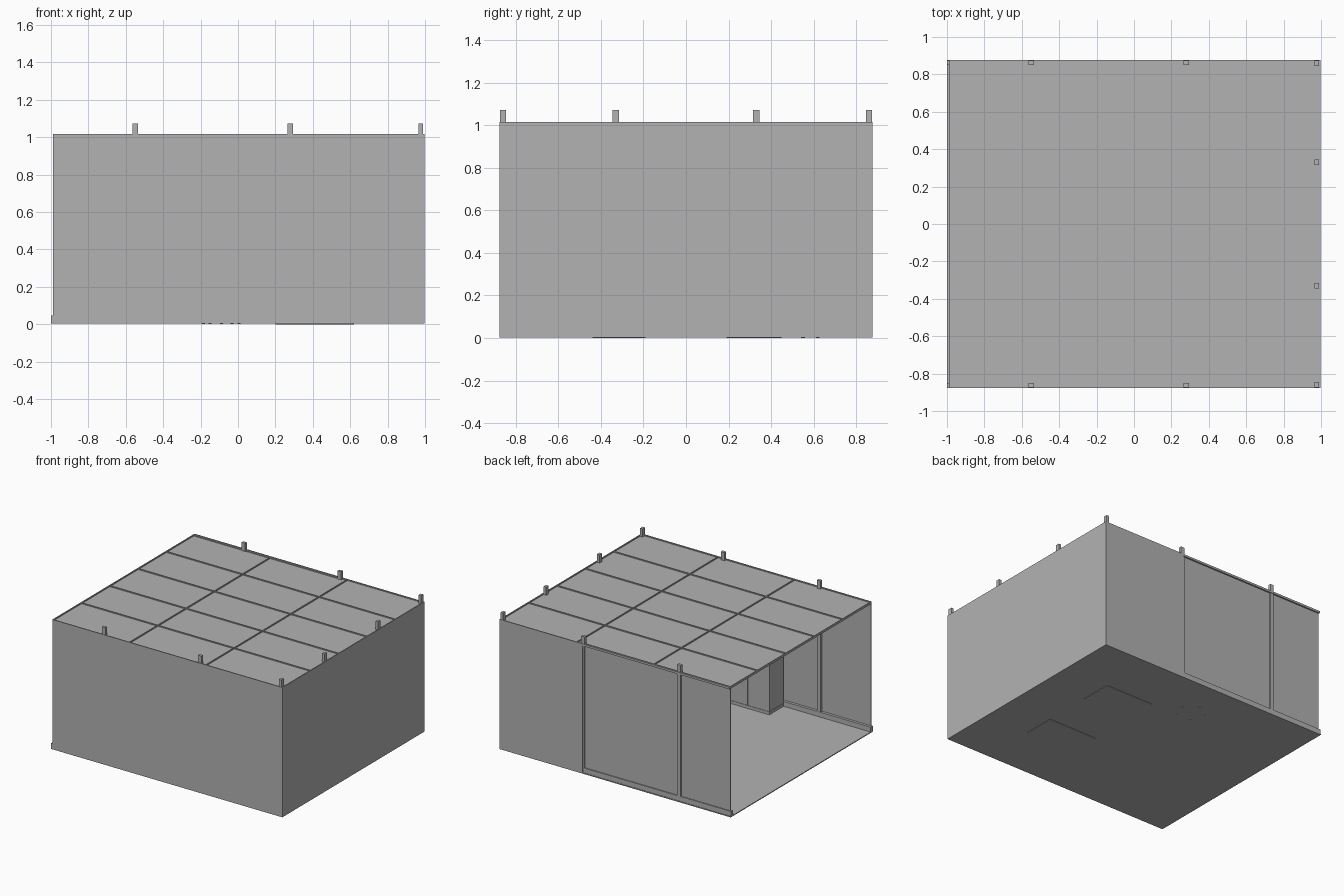
import bpy
from math import cos, sin, tau

cube = bpy.data.objects.get("Cube")
if cube:
    bpy.data.objects.remove(cube, do_unlink=True)

grey = bpy.data.materials.new("mid_grey")
grey.use_nodes = True
grey.diffuse_color = (0.448, 0.448, 0.448, 1)
grey.node_tree.nodes["Principled BSDF"].inputs["Base Color"].default_value = grey.diffuse_color


def box(name, x, y, z):
    """Box from (min, max) pairs on each axis."""
    bpy.ops.mesh.primitive_cube_add(size=1, location=[sum(p) / 2 for p in (x, y, z)])
    ob = bpy.context.object
    ob.name = name
    ob.scale = [p[1] - p[0] for p in (x, y, z)]
    bpy.ops.object.transform_apply(location=False, rotation=False, scale=True)
    ob.data.materials.append(grey)
    return ob


def around(c, width):
    return (c - width / 2, c + width / 2)


def cylinder(name, x, y, z, radius):
    bpy.ops.mesh.primitive_cylinder_add(vertices=12, radius=radius, depth=z[1] - z[0],
                                        location=(x, y, sum(z) / 2))
    ob = bpy.context.object
    ob.name = name
    ob.data.materials.append(grey)
    bpy.ops.object.shade_smooth_by_angle()


LEFT, RIGHT, SIDE, TOP = -0.99, 0.997, 0.877, 1.016

# Floor and walls, open on the -x end
box("floor", (-1, RIGHT), (-SIDE, SIDE), (0.003, 0.01))
box("front_wall", (LEFT, RIGHT), (-SIDE, -0.871), (0.003, TOP))
box("back_wall_open_end", (LEFT, 0.28), (0.857, 0.865), (0.003, TOP))
box("back_wall_closed_end", (0.28, RIGHT), (0.871, SIDE), (0.003, TOP))
box("end_wall", (0.989, RIGHT), (-SIDE, SIDE), (0.003, TOP))

# Skirting rails along both long walls
box("front_skirting", (-1, 0.99), (-SIDE, -0.85), (0.003, 0.048))
box("back_skirting", (-1, 0.99), (0.85, 0.873), (0.003, 0.048))

# Roof sheet with thin seams between its panels
box("roof", (LEFT, RIGHT), (-SIDE, SIDE), (1.0, 1.008))
for i in range(4):
    cx = LEFT + 0.004 + i * (RIGHT - LEFT - 0.008) / 3
    box("roof_cross_rib", around(cx, 0.008), (-SIDE, SIDE), (1.0, TOP))
for i in range(6):
    cy = (SIDE - 0.004) * (i / 2.5 - 1)
    box("roof_long_rib", (LEFT, RIGHT), around(cy, 0.008), (1.0, TOP))

# Posts that rise above the roof
for side in (-1, 1):
    for px in (-0.55, 0.28):
        box("side_post", around(px, 0.03), around(side * 0.862, 0.022), (0.01, 1.072))
    for py in (0.33, 0.86):
        box("end_post", around(0.977, 0.022), around(side * py, 0.03), (0.01, 1.072))


# Cabinet rows made of equal units on a plinth
def cabinet_row(name, start, length, depth, along_x, count=5):
    step = length / count
    for i in range(count):
        a = (start + i * step + 0.002, start + (i + 1) * step - 0.002)
        x, y = (a, depth) if along_x else (depth, a)
        box(name, x, y, (0.035, 1.0))
    a = (start + 0.002, start + length - 0.002)
    x, y = (a, depth) if along_x else (depth, a)
    box(name + "_plinth", x, y, (0.01, 0.033))


cabinet_row("front_cabinet", -0.25, 0.95, (-0.85, -0.674), True)
cabinet_row("back_cabinet", -0.2, 0.95, (0.665, 0.85), True)
cabinet_row("end_cabinet", -0.46, 0.92, (0.625, 0.96), False)

# Pair of desks
for side in (-1, 1):
    box("desk", (0.2, 0.62), around(side * 0.315, 0.25), (0, 0.31))

# Swivel chair with a five-foot base
CX, CY = -0.09, 0.52
cylinder("chair_stem", CX, CY, (0.02, 0.18), 0.012)
box("chair_seat", around(CX, 0.18), around(CY, 0.18), (0.18, 0.205))
box("chair_back", (CX - 0.1, CX - 0.08), around(CY, 0.17), (0.2, 0.38))
for i in range(5):
    a = tau * i / 5 + 0.3
    cylinder("chair_foot", CX + 0.1 * cos(a), CY + 0.1 * sin(a), (0.001, 0.03), 0.008)
    leg = box("chair_leg", around(CX + 0.05 * cos(a), 0.1), around(CY + 0.05 * sin(a), 0.012), (0.022, 0.034))
    leg.rotation_euler.z = a
